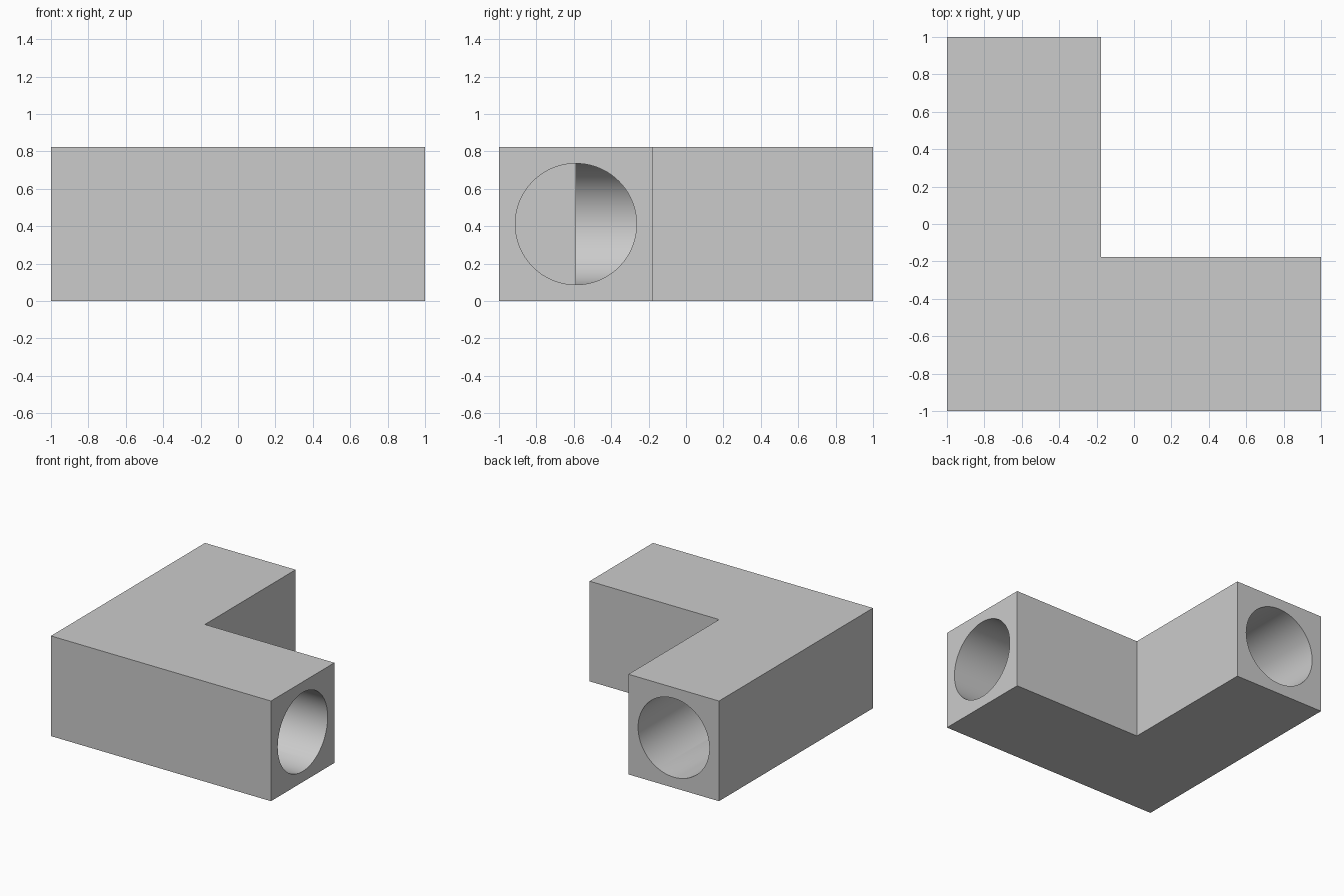
import bpy
import bmesh
import math
from mathutils import Vector

cube = bpy.data.objects.get("Cube")
if cube:
    bpy.data.objects.remove(cube, do_unlink=True)

WIDTH = 0.823            # square section of each arm
AXIS = WIDTH / 2 - 1     # bore axis, in x and in y
MID = WIDTH / 2          # bore height
RADIUS = 0.324
SEGMENTS = 96

grey = bpy.data.materials.new("light grey")
grey.use_nodes = True
colour = (0.6, 0.6, 0.6, 1)
grey.diffuse_color = colour
grey.node_tree.nodes["Principled BSDF"].inputs["Base Color"].default_value = colour

bm = bmesh.new()

# L-shaped outer block: profile and its walls, open at the two arm ends
inner = WIDTH - 1
profile = [(-1, -1), (1, -1), (1, inner), (inner, inner), (inner, 1), (-1, 1)]
bottom = [bm.verts.new((x, y, 0)) for x, y in profile]
top = [bm.verts.new((x, y, WIDTH)) for x, y in profile]
bm.faces.new(bottom[::-1])
bm.faces.new(top)
open_ends = []
for i in range(len(profile)):
    j = (i + 1) % len(profile)
    quad = [bottom[i], bottom[j], top[j], top[i]]
    if i in (1, 4):
        open_ends.append(quad)
    else:
        bm.faces.new(quad)


def place(along, across, z, swap):
    return (across, along, z) if swap else (along, across, z)


# Two bores, mitred on the inside of the bend and flat-bottomed on the outside
for swap, square in zip((False, True), open_ends):
    start, mouth = [], []
    for k in range(SEGMENTS):
        t = math.tau * k / SEGMENTS
        side, z = RADIUS * math.cos(t), MID + RADIUS * math.sin(t)
        start.append(bm.verts.new(place(AXIS + max(0, side), AXIS + side, z, swap)))
        mouth.append(bm.verts.new(place(1, AXIS + side, z, swap)))
    for k in range(SEGMENTS):
        n = (k + 1) % SEGMENTS
        wall = bm.faces.new((start[k], start[n], mouth[n], mouth[k]))
        wall.smooth = True
    quarter = SEGMENTS // 4
    bm.faces.new(start[quarter:3 * quarter + 1])

    # Arm end face around the round mouth
    edges = []
    for loop in (square, mouth):
        for a, b in zip(loop, loop[1:] + loop[:1]):
            edges.append(bm.edges.get((a, b)) or bm.edges.new((a, b)))
    normal = Vector(place(1, 0, 0, swap))
    bmesh.ops.triangle_fill(bm, edges=edges, use_beauty=True, normal=normal)

bmesh.ops.remove_doubles(bm, verts=bm.verts[:], dist=0.0001)
bmesh.ops.recalc_face_normals(bm, faces=bm.faces[:])

mesh = bpy.data.meshes.new("elbow_block")
bm.to_mesh(mesh)
bm.free()
mesh.materials.append(grey)
elbow = bpy.data.objects.new("elbow_block", mesh)
bpy.context.collection.objects.link(elbow)

# Smooth bores with crisp block edges
bpy.ops.object.select_all(action='DESELECT')
elbow.select_set(True)
bpy.context.view_layer.objects.active = elbow
bpy.ops.object.shade_smooth_by_angle(angle=math.radians(30))
